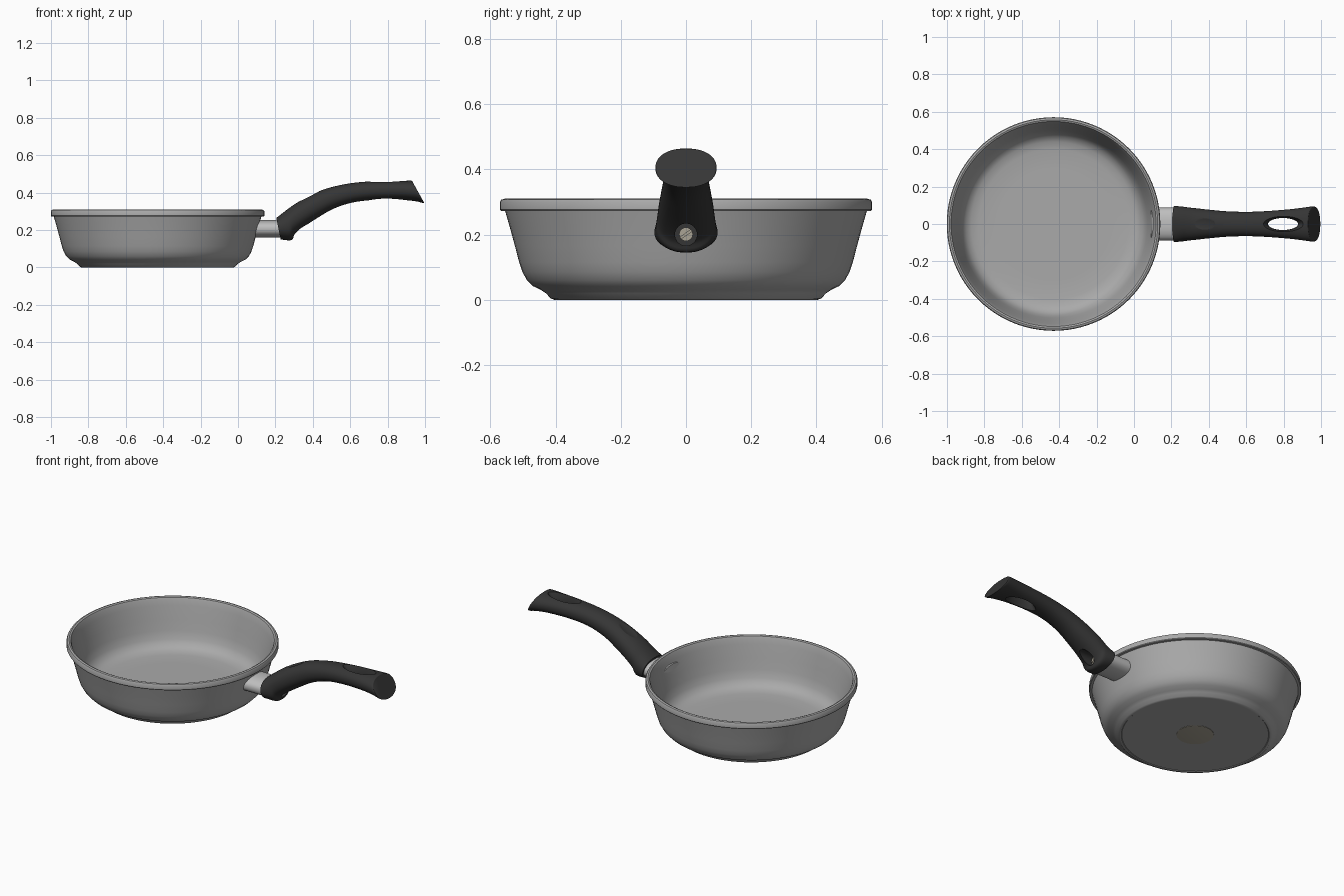
import bpy, bmesh, math
from mathutils import Vector, Matrix

if "Cube" in bpy.data.objects:
    bpy.data.objects.remove(bpy.data.objects["Cube"])


def material(name, r, g, b):
    m = bpy.data.materials.new(name)
    m.diffuse_color = (r, g, b, 1)
    m.use_nodes = True
    m.node_tree.nodes["Principled BSDF"].inputs["Base Color"].default_value = m.diffuse_color
    return m


GREY = material("pan grey", 0.40, 0.40, 0.40)
SILVER = material("bracket silver", 0.52, 0.52, 0.52)
BLACK = material("handle black", 0.036, 0.036, 0.036)
STEEL = material("warm steel", 0.40, 0.37, 0.30)


def finish(name, bm, mat, angle=35):
    bmesh.ops.recalc_face_normals(bm, faces=bm.faces)
    me = bpy.data.meshes.new(name)
    bm.to_mesh(me)
    bm.free()
    me.materials.append(mat)
    ob = bpy.data.objects.new(name, me)
    bpy.context.collection.objects.link(ob)
    smooth(ob, angle)
    return ob


def smooth(ob, angle):
    bpy.ops.object.select_all(action='DESELECT')
    ob.select_set(True)
    bpy.context.view_layer.objects.active = ob
    bpy.ops.object.shade_smooth_by_angle(angle=math.radians(angle))


def loft(bm, rings, caps=True):
    rows = [[bm.verts.new(p) for p in ring] for ring in rings]
    n = len(rows[0])
    for a, b in zip(rows, rows[1:]):
        for i in range(n):
            j = (i + 1) % n
            bm.faces.new((a[i], a[j], b[j], b[i]))
    if caps:
        bm.faces.new(rows[0])
        bm.faces.new(rows[-1])


def lathe(profile, center, n=96, sx=1.0):
    """Rings of (radius, z) points about a vertical axis."""
    return [[(center[0] + r * sx * math.cos(2 * math.pi * i / n),
              center[1] + r * math.sin(2 * math.pi * i / n), z)
             for i in range(n)] for r, z in profile]


def section(top, bottom, w, n=48, e=2.2):
    """Rounded cross-section between a top and a bottom point (x, z)."""
    t, b = Vector((top[0], 0, top[1])), Vector((bottom[0], 0, bottom[1]))
    mid, up = (t + b) / 2, (t - b) / 2
    pts = []
    for i in range(n):
        a = 2 * math.pi * i / n
        c, s = math.cos(a), math.sin(a)
        c = math.copysign(abs(c) ** (2 / e), c)
        s = math.copysign(abs(s) ** (2 / e), s)
        pts.append(mid + up * s + Vector((0, w * c, 0)))
    return pts


def cut(ob, cutter):
    cutter.hide_render = True
    mod = ob.modifiers.new("cut", 'BOOLEAN')
    mod.operation = 'DIFFERENCE'
    mod.solver = 'EXACT'
    mod.object = cutter
    bpy.context.view_layer.objects.active = ob
    bpy.ops.object.modifier_apply(modifier=mod.name)
    bpy.data.objects.remove(cutter)


# Pan body: base, curved wall, rim lip, inside wall and floor
PAN = (-0.43, 0)
profile = [(0.10, 0.003), (0.395, 0.003), (0.398, 0), (0.405, 0), (0.415, 0.004),
           (0.43, 0.02), (0.445, 0.03), (0.47, 0.042), (0.488, 0.06), (0.502, 0.085),
           (0.512, 0.115), (0.525, 0.165), (0.54, 0.22), (0.555, 0.272),
           (0.568, 0.273), (0.571, 0.277), (0.571, 0.300), (0.567, 0.307),
           (0.557, 0.310), (0.548, 0.306), (0.543, 0.295), (0.535, 0.265),
           (0.516, 0.19), (0.502, 0.13), (0.488, 0.085), (0.468, 0.055),
           (0.44, 0.04), (0.40, 0.033), (0.30, 0.032)]
bm = bmesh.new()
loft(bm, lathe(profile, PAN))
finish("pan_body", bm, GREY)

# Small round plate under the base
bm = bmesh.new()
loft(bm, lathe([(0.10, 0.004), (0.10, 0.001), (0.097, 0.0005)], PAN, 64))
finish("base_disc", bm, STEEL)

# Bracket joining pan and handle
bm = bmesh.new()
loft(bm, [section((x, 0.253), (x, 0.160), 0.087, 40, 2.3) for x in (0.092, 0.24)])
finish("handle_bracket", bm, SILVER)

# Handle: (top point, bottom point, half width), smoothed between stations
stations = [
    ((0.205, 0.265), (0.228, 0.150), 0.097),
    ((0.250, 0.300), (0.286, 0.146), 0.092),
    ((0.285, 0.326), (0.303, 0.175), 0.088),
    ((0.320, 0.349), (0.345, 0.212), 0.084),
    ((0.390, 0.388), (0.420, 0.262), 0.076),
    ((0.480, 0.424), (0.510, 0.314), 0.068),
    ((0.600, 0.450), (0.615, 0.348), 0.065),
    ((0.720, 0.461), (0.730, 0.361), 0.070),
    ((0.830, 0.464), (0.860, 0.362), 0.080),
    ((0.900, 0.464), (0.945, 0.355), 0.090),
    ((0.927, 0.464), (0.985, 0.346), 0.094),
    ((0.932, 0.460), (0.996, 0.345), 0.092),
]
flat = [Vector((*t, *b, w)) for t, b, w in stations]
path = []
STEPS = 4
for i in range(len(flat) - 1):
    p0, p1, p2 = flat[max(i - 1, 0)], flat[i], flat[i + 1]
    p3 = flat[min(i + 2, len(flat) - 1)]
    for k in range(STEPS):
        t = k / STEPS
        path.append(0.5 * (2 * p1 + (p2 - p0) * t + (2 * p0 - 5 * p1 + 4 * p2 - p3) * t * t
                           + (3 * p1 - p0 - 3 * p2 + p3) * t ** 3))
path.append(flat[-1])
bm = bmesh.new()
loft(bm, [section((v[0], v[1]), (v[2], v[3]), v[4]) for v in path])
handle = finish("handle", bm, BLACK)

# Flared hanging hole
bm = bmesh.new()
loft(bm, lathe([(0.052, 0.30), (0.042, 0.355), (0.034, 0.38), (0.032, 0.41),
                (0.034, 0.435), (0.042, 0.46), (0.052, 0.50)], (0.797, 0), 48, 2.5))
cut(handle, finish("hole_cutter", bm, BLACK))

# Shallow thumb dent on the top
bm = bmesh.new()
bmesh.ops.create_uvsphere(bm, u_segments=40, v_segments=24, radius=1)
bm.transform(Matrix.Translation((0.375, 0, 0.388)) @ Matrix.Rotation(math.radians(-27), 4, 'Y')
             @ Matrix.Diagonal((0.082, 0.046, 0.014, 1)))
cut(handle, finish("dent_cutter", bm, BLACK))


def x_cylinder(x0, x1, r, z):
    b = bmesh.new()
    bmesh.ops.create_cone(b, cap_ends=True, segments=32, radius1=r, radius2=r, depth=x1 - x0)
    b.transform(Matrix.Translation(((x0 + x1) / 2, 0, z)) @ Matrix.Rotation(math.pi / 2, 4, 'Y'))
    return b


# Screw pocket in the underside, with a slotted screw
cut(handle, finish("pocket_cutter", x_cylinder(0.265, 0.40, 0.034, 0.200), BLACK))
smooth(handle, 35)
screw = finish("screw", x_cylinder(0.255, 0.283, 0.021, 0.201), STEEL)
bm = bmesh.new()
bmesh.ops.create_cube(bm, size=1)
bm.transform(Matrix.Translation((0.283, 0, 0.201)) @ Matrix.Rotation(math.radians(35), 4, 'X')
             @ Matrix.Diagonal((0.012, 0.06, 0.006, 1)))
cut(screw, finish("slot_cutter", bm, STEEL))
smooth(screw, 35)
